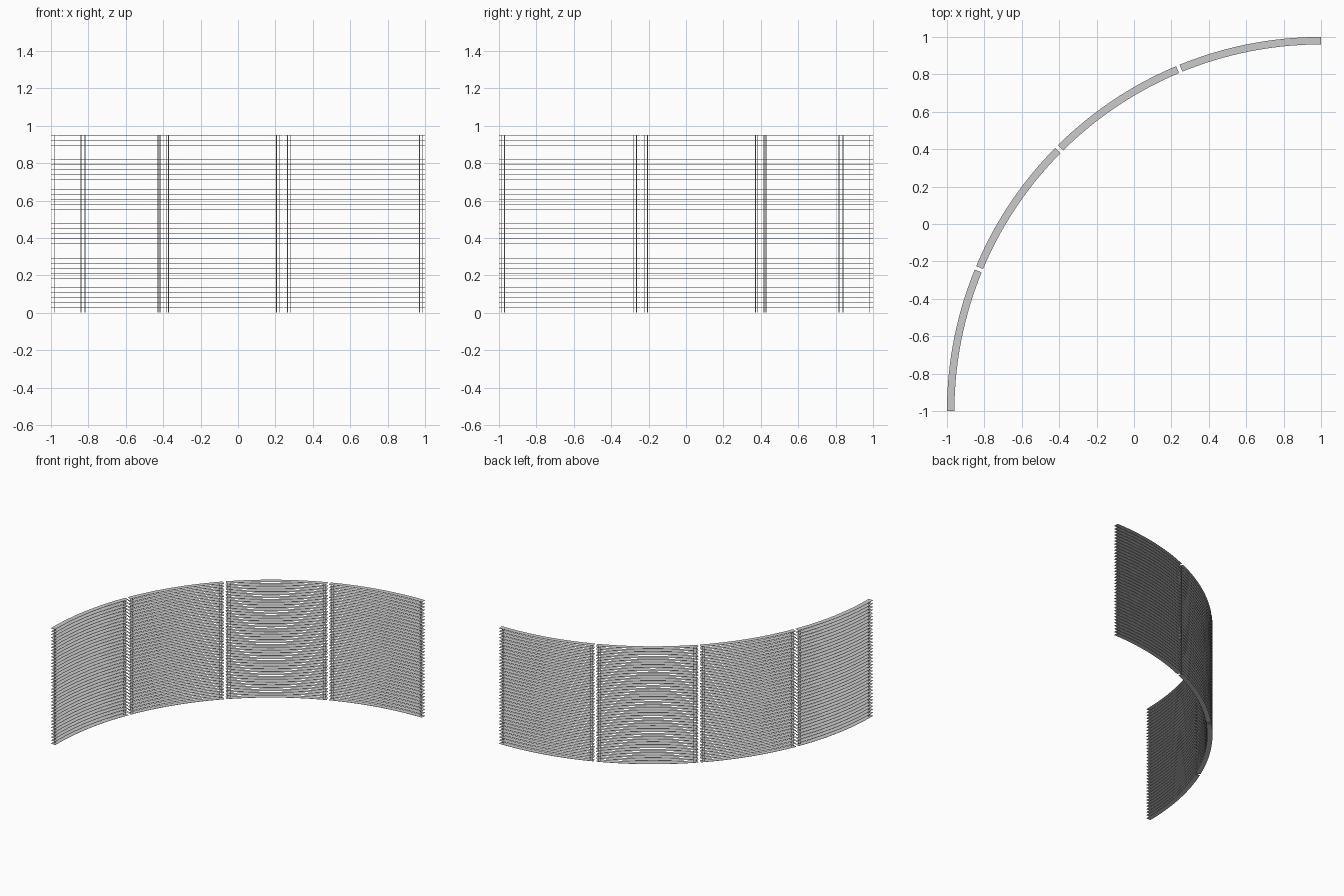
import bpy, bmesh, math

if "Cube" in bpy.data.objects:
    bpy.data.objects.remove(bpy.data.objects["Cube"])

CX, CY = 1.0, -1.0          # centre of the quarter-circle plan
R_IN, R_OUT = 1.96, 2.0
HEIGHT, THICK, COUNT = 0.95, 0.002, 37
GAP = 0.005                 # half gap between panels, in radians
SEG = 32


def point(r, a, z):
    return (CX - r * math.cos(a), CY + r * math.sin(a), z)


def link(name, bm):
    bmesh.ops.recalc_face_normals(bm, faces=bm.faces)
    mesh = bpy.data.meshes.new(name)
    bm.to_mesh(mesh)
    bm.free()
    ob = bpy.data.objects.new(name, mesh)
    bpy.context.collection.objects.link(ob)
    return ob


def arc_block(bm, r0, r1, a0, a1, z0, z1, seg):
    """Solid arc-shaped bar with a rectangular section."""
    rings = []
    for i in range(seg + 1):
        a = a0 + (a1 - a0) * i / seg
        rings.append([bm.verts.new(point(r, a, z))
                      for r, z in ((r0, z0), (r1, z0), (r1, z1), (r0, z1))])
    for p, q in zip(rings, rings[1:]):
        for k in range(4):
            n = (k + 1) % 4
            bm.faces.new((p[k], p[n], q[n], q[k]))
    bm.faces.new(rings[0])
    bm.faces.new(rings[-1])


quarter = math.pi / 2
for i in range(4):
    a0 = quarter * i / 4 + (GAP if i > 0 else 0)
    a1 = quarter * (i + 1) / 4 - (GAP if i < 3 else 0)

    # stack of thin curved slats
    bm = bmesh.new()
    arc_block(bm, R_IN, R_OUT, a0, a1, 0, THICK, SEG)
    slats = link(f"blind_slats_{i + 1}", bm)
    arr = slats.modifiers.new("stack", 'ARRAY')
    arr.count = COUNT
    arr.use_relative_offset = False
    arr.use_constant_offset = True
    arr.constant_offset_displace = (0, 0, (HEIGHT - THICK) / (COUNT - 1))

    # pairs of thin vertical cords near both ends
    bm = bmesh.new()
    for t in (0.014, 0.030):
        for a in (a0 + t / 2, a1 - t / 2):
            arc_block(bm, 1.9785, 1.9815, a - 0.00075, a + 0.00075,
                      0, HEIGHT, 1)
    link(f"blind_cords_{i + 1}", bm)
